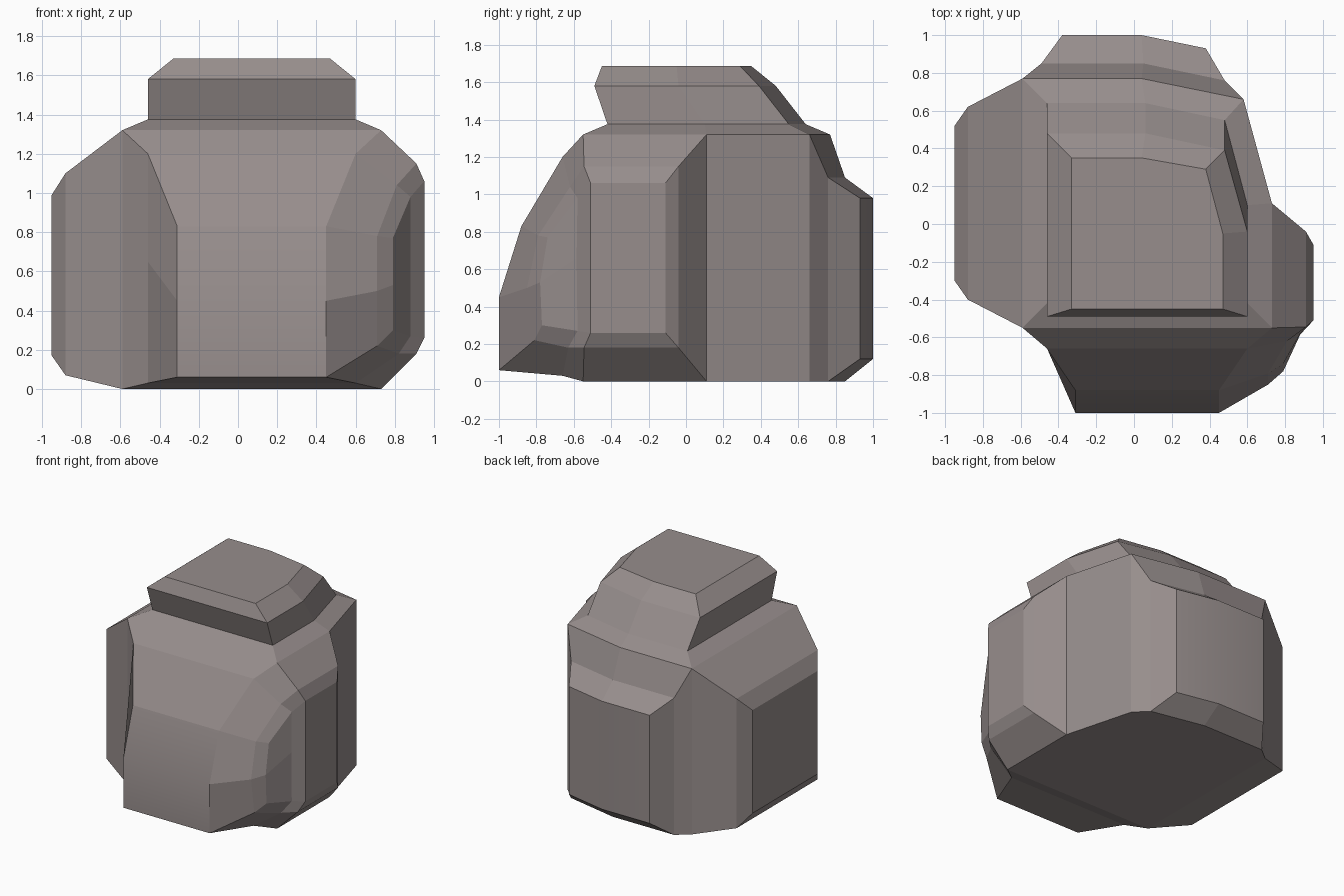
import bpy, bmesh

if "Cube" in bpy.data.objects:
    bpy.data.objects.remove(bpy.data.objects["Cube"])

bm = bmesh.new()


def face(*pts, smooth=False):
    f = bm.faces.new([bm.verts.new(p) for p in pts])
    f.smooth = smooth


def strips(rows, closed=False, smooth=False):
    """Quads between consecutive rows of points."""
    for a, b in zip(rows, rows[1:]):
        n = len(a)
        for i in range(n if closed else n - 1):
            j = (i + 1) % n
            face(a[i], a[j], b[j], b[i], smooth=smooth)


def ring(xy, z):
    return [(x, y, z) for x, y in xy]


def side_ring(x, y0, y1, z0, z1):
    return [(x, y0, z1), (x, y1, z1), (x, y1, z0), (x, y0, z0)]


# Core block: six-sided plan with its base and the plain rear-right side
H = 1.32
plan = [(-.59, -.55), (.73, -.55), (.73, .11), (.58, .66), (.04, .77), (-.59, .77)]
base, shoulder = ring(plan, 0), ring(plan, H)
face(*base)
face(base[2], base[3], shoulder[3], shoulder[2])

# Overhanging cap on top
cap = [shoulder,
       ring([(-.46, -.42), (.6, -.42), (.6, .1), (.48, .55), (.06, .64), (-.46, .64)], 1.375),
       ring([(-.46, -.49), (.6, -.49), (.6, -.04), (.48, .39), (.06, .48), (-.46, .48)], 1.58),
       ring([(-.33, -.45), (.47, -.45), (.47, -.05), (.38, .29), (.04, .35), (-.33, .35)], 1.685)]
strips(cap, closed=True)
face(*cap[-1])

# Left lobe
left = [side_ring(-.59, -.55, .77, 0, H),
        side_ring(-.88, -.40, .62, .07, 1.10),
        side_ring(-.95, -.30, .52, .17, .99)]
strips(left, closed=True)
face(*left[-1])

# Right lobe, open toward the front corner
right = [side_ring(.73, -.55, .11, 0, H),
         side_ring(.91, -.545, -.04, .18, 1.15),
         side_ring(.95, -.51, -.11, .26, 1.06)]
strips(right)
face(*right[-1])

# Back lobe, bent in two panels with a soft outer face
back = []
for xy, z0, z1 in [([(-.59, .77), (.04, .77), (.58, .66)], 0, H),
                   ([(-.49, .85), (.05, .85), (.48, .76)], 0, 1.09),
                   ([(-.38, 1), (.04, 1), (.38, .93)], .12, .98)]:
    back.append(ring(xy, z1) + ring(xy[::-1], z0))
strips(back, closed=True)
t = back[-1]
strips([t[:3], t[:2:-1]], smooth=True)

# Front lobe: profile columns from top to bottom, softly bent low down
rise = [(-.66, 1.20), (-.88, .83), (-1, .45), (-1, .06), (-.66, .03)]
col_l = [shoulder[0]] + [(x, y, z) for x, (y, z) in zip([-.46, -.31, -.31, -.31, -.46], rise)] + [base[0]]
col_r = [shoulder[1]] + [(x, y, z) for x, (y, z) in zip([.6, .45, .45, .45, .6], rise)] + [base[1]]
strips([col_l[:3], col_r[:3]])
strips([col_l[2:5], col_r[2:5]], smooth=True)
strips([col_l[4:], col_r[4:]])
mid = (-.46, -.66, .65)
face(col_l[0], col_l[1], mid, col_l[5], col_l[6])
face(col_l[1], col_l[2], col_l[3], mid)
face(mid, col_l[3], col_l[4], col_l[5])

# Front right corner bulge joining the front and right lobes
c = [(.71, -.79, .78), (.71, -.85, .50), (.71, -.81, .22)]
d = [(.79, -.74, .77), (.79, -.78, .53), (.79, -.77, .30)]
e = [(.88, -.58, .98), (.88, -.585, .66), (.88, -.58, .27)]
strips([col_r[2:5], c, d, e])
face(e[0], e[1], e[2], right[2][3], right[2][0])
for k, m, corner, rim, tip in [(0, (.81, -.62, 1.04), shoulder[1], 1, 2),
                               (2, (.82, -.63, .18), base[1], 5, 4)]:
    r = 0 if k == 0 else 3
    face(corner, col_r[rim], m, right[1][r])
    face(col_r[rim], col_r[tip], c[k], m)
    face(m, c[k], d[k], e[k])
    face(m, e[k], right[2][r], right[1][r])

# Weld the panels into one solid
bmesh.ops.remove_doubles(bm, verts=bm.verts, dist=.001)
bmesh.ops.recalc_face_normals(bm, faces=bm.faces)
mesh = bpy.data.meshes.new("boulder")
bm.to_mesh(mesh)
bm.free()

# Dark warm grey stone
stone = bpy.data.materials.new("stone")
stone.diffuse_color = (.31, .27, .265, 1)
stone.use_nodes = True
stone.node_tree.nodes["Principled BSDF"].inputs["Base Color"].default_value = stone.diffuse_color
mesh.materials.append(stone)
bpy.context.collection.objects.link(bpy.data.objects.new("boulder", mesh))
